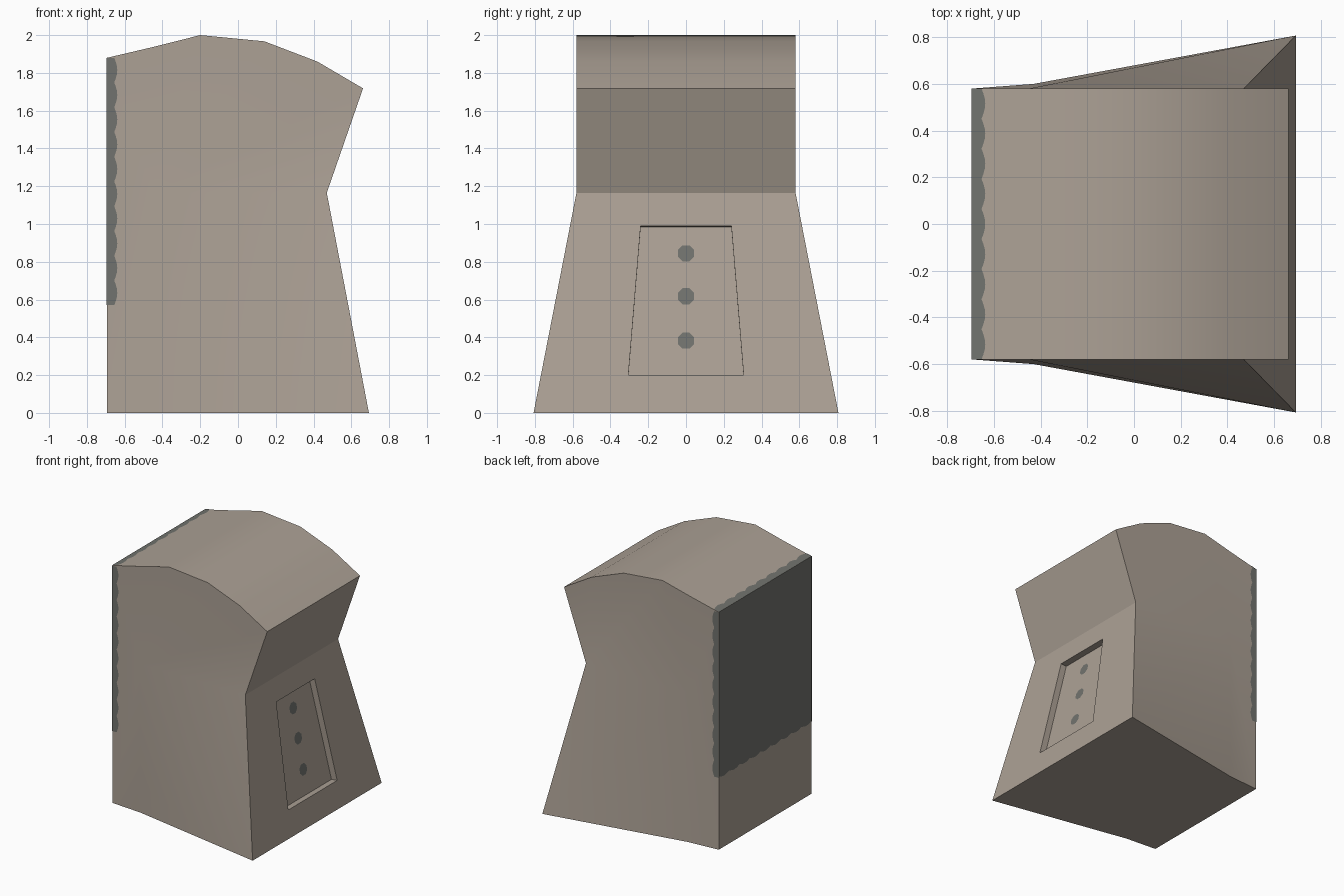
import bpy, bmesh, math
from mathutils import Vector

if "Cube" in bpy.data.objects:
    bpy.data.objects.remove(bpy.data.objects["Cube"])


def material(name, col):
    m = bpy.data.materials.new(name)
    m.diffuse_color = (*col, 1)
    m.use_nodes = True
    m.node_tree.nodes["Principled BSDF"].inputs["Base Color"].default_value = m.diffuse_color
    return m


STONE = material("warm grey", (0.413, 0.356, 0.301))
DARK = material("dark grey", (0.165, 0.171, 0.156))


def finish(name, bm, mat, smooth=False):
    me = bpy.data.meshes.new(name)
    bm.to_mesh(me)
    bm.free()
    me.materials.append(mat)
    ob = bpy.data.objects.new(name, me)
    bpy.context.collection.objects.link(ob)
    if smooth:
        bpy.context.view_layer.objects.active = ob
        ob.select_set(True)
        bpy.ops.object.shade_smooth_by_angle(angle=math.radians(28))
        ob.select_set(False)
    return ob


# Sloped lower front: a point on it, and the direction into the body
INTO = Vector((-1.165, 0, -0.11)).normalized()


def on_front(y, z):
    return Vector((0.693 - 0.223 * z / 1.165, y, z))


# Body: curved hood over a flared base, with a recessed front panel
W = 0.58
BACK = -0.693
hood = [(BACK, 1.88), (-0.45, 1.937), (-0.2, 2.0), (0.14, 1.967),
        (0.42, 1.86), (0.662, 1.718), (0.47, 1.165)]
base = [(BACK, W), (-0.43, 0.60), (0.693, 0.807)]
bm = bmesh.new()
sides = []
for s in (-1, 1):
    h = [bm.verts.new((x, s * W, z)) for x, z in hood]
    b = [bm.verts.new((x, s * y, 0)) for x, y in base]
    p = bm.verts.new((-0.45, s * W, 1.165))      # where the flare begins
    bm.faces.new(h[1:] + [p])
    bm.faces.new((h[0], h[1], p, b[0]))
    bm.faces.new((p, h[6], b[2]))
    bm.faces.new((p, b[2], b[1]))
    bm.faces.new((p, b[1], b[0]))
    sides.append((h, b))
(h0, b0), (h1, b1) = sides
for i in range(6):
    bm.faces.new((h0[i], h0[i + 1], h1[i + 1], h1[i]))
bm.faces.new((h0[0], h1[0], b1[0], b0[0]))
bm.faces.new(b0 + b1[::-1])
outer = [b0[2], b1[2], h1[6], h0[6]]
panel = [(-0.305, 0.2), (0.305, 0.2), (0.24, 0.99), (-0.24, 0.99)]
DEPTH = 0.05
rim = [bm.verts.new(on_front(*p)) for p in panel]
floor = [bm.verts.new(on_front(*p) + INTO * DEPTH) for p in panel]
for a, b in ((outer, rim), (rim, floor)):
    for i in range(4):
        j = (i + 1) % 4
        bm.faces.new((a[i], a[j], b[j], b[i]))
bm.faces.new(floor)
bmesh.ops.recalc_face_normals(bm, faces=bm.faces)
finish("body", bm, STONE, True)

# Three octagonal dots on the recess floor
bm = bmesh.new()
side = Vector((0, 1, 0))
up = Vector((-0.223, 0, 1.165)).normalized()
for z in (0.387, 0.622, 0.849):
    c = on_front(0, z) + INTO * (DEPTH - 0.003)
    vs = []
    for k in range(8):
        a = math.pi / 8 + k * math.pi / 4
        vs.append(bm.verts.new(c + 0.047 * (side * math.cos(a) + up * math.sin(a))))
    f = bm.faces.new(vs)
    f.normal_update()
    if f.normal.x < 0:
        f.normal_flip()
finish("panel_dots", bm, DARK)


# Scalloped dark covering: back sheet plus narrow borders on sides and top
def sheet(name, start, along, across, width, bumps, out):
    start, along, across = Vector(start), Vector(along), Vector(across)
    bm = bmesh.new()
    n = bumps * 6
    rows = []
    for i in range(n + 1):
        p = start + along * (i / n)
        d = width + 0.016 * abs(math.sin(math.pi * bumps * i / n))
        rows.append((bm.verts.new(p), bm.verts.new(p + across * d)))
    for (a, b), (c, d) in zip(rows, rows[1:]):
        f = bm.faces.new((a, b, d, c))
        f.normal_update()
        if f.normal.dot(Vector(out)) < 0:
            f.normal_flip()
    finish(name, bm, DARK)


XB = BACK - 0.002
sheet("back_sheet", (XB, -W, 1.88), (0, 2 * W, 0), (0, 0, -1), 1.30, 9, (-1, 0, 0))
for s, n in ((-1, "front"), (1, "rear")):
    sheet(n + "_side_border", (XB, s * (W + 0.003), 0.57), (0, 0, 1.31),
          (1, 0, 0), 0.04, 10, (0, s, 0))
sheet("top_border", (XB, -W, 1.882), (0, 2 * W, 0),
      (1, 0, 0.057 / 0.243), 0.042, 9, (0, 0, 1))
